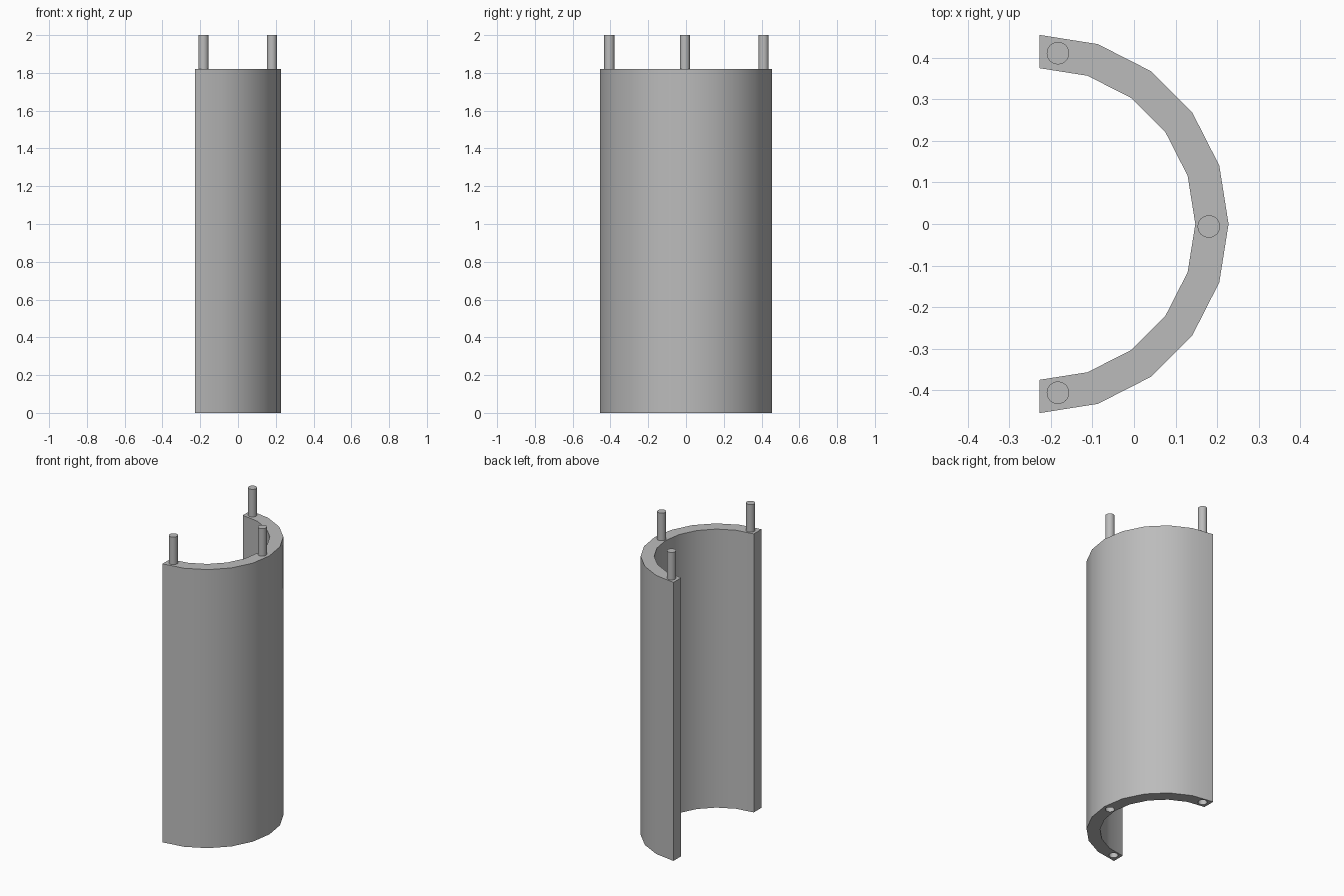
import bpy
import bmesh
from math import sin, cos, pi, radians

cube = bpy.data.objects.get("Cube")
if cube:
    bpy.data.objects.remove(cube, do_unlink=True)

OUTER, INNER = 0.455, 0.375
CENTRE_X = -OUTER / 2
BODY_TOP, TOP = 1.82, 2.0
PIN_RADIUS, SOCKET_DEPTH = 0.027, 0.2
SEGMENTS = 10
PIN_SPOTS = {
    "back": (-0.183, 0.411),
    "middle": (0.18, -0.006),
    "front": (-0.183, -0.406),
}

grey = bpy.data.materials.new("plain grey")
grey.use_nodes = True
colour = (0.5, 0.5, 0.5, 1)
grey.diffuse_color = colour
grey.node_tree.nodes["Principled BSDF"].inputs["Base Color"].default_value = colour


def activate(obj):
    bpy.ops.object.select_all(action="DESELECT")
    obj.select_set(True)
    bpy.context.view_layer.objects.active = obj


def smooth(obj):
    activate(obj)
    bpy.ops.object.shade_smooth_by_angle(angle=radians(30))


def cylinder(name, spot, bottom, top):
    bpy.ops.mesh.primitive_cylinder_add(
        vertices=32, radius=PIN_RADIUS, depth=top - bottom,
        location=(*spot, (bottom + top) / 2))
    obj = bpy.context.object
    obj.name = name
    obj.data.materials.append(grey)
    return obj


# Half-round shell: an arc-shaped outline pulled upwards
bm = bmesh.new()
angles = [-pi / 2 + pi * i / SEGMENTS for i in range(SEGMENTS + 1)]
outline = [(OUTER, a) for a in angles] + [(INNER, a) for a in reversed(angles)]
base = bm.faces.new([bm.verts.new((CENTRE_X + r * cos(a), r * sin(a), 0))
                     for r, a in outline])
pulled = bmesh.ops.extrude_face_region(bm, geom=[base], use_keep_orig=True)
upper = [v for v in pulled["geom"] if isinstance(v, bmesh.types.BMVert)]
bmesh.ops.translate(bm, verts=upper, vec=(0, 0, BODY_TOP))
bmesh.ops.recalc_face_normals(bm, faces=bm.faces)
mesh = bpy.data.meshes.new("half_round_shell")
bm.to_mesh(mesh)
bm.free()
mesh.materials.append(grey)
shell = bpy.data.objects.new("half_round_shell", mesh)
bpy.context.collection.objects.link(shell)

# Sockets in the underside, below each pin
for place, spot in PIN_SPOTS.items():
    cutter = cylinder(place + "_socket_cutter", spot, -0.1, SOCKET_DEPTH)
    cutter.hide_render = True
    activate(shell)
    cut = shell.modifiers.new("socket", "BOOLEAN")
    cut.operation, cut.solver, cut.object = "DIFFERENCE", "EXACT", cutter
    bpy.ops.object.modifier_apply(modifier=cut.name)
    bpy.data.objects.remove(cutter, do_unlink=True)
smooth(shell)

# Locating pins on the top rim
for place, spot in PIN_SPOTS.items():
    smooth(cylinder(place + "_pin", spot, BODY_TOP - 0.01, TOP))
